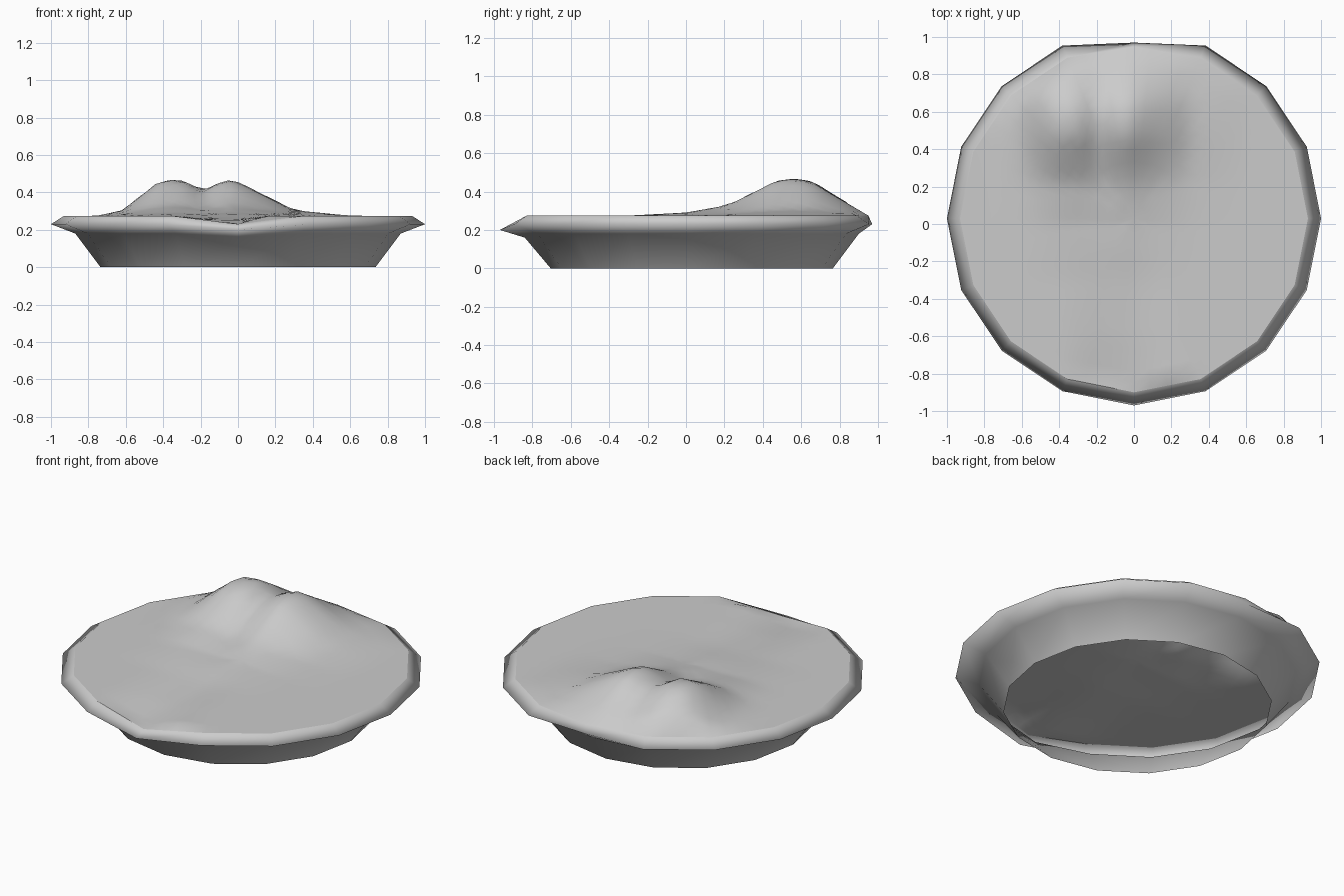
import bpy, bmesh, math

if "Cube" in bpy.data.objects:
    bpy.data.objects.remove(bpy.data.objects["Cube"])

N, SUB, CY = 16, 4, 0.03


def interp(x, pts):
    if x <= pts[0][0]:
        return pts[0][1]
    for (x0, y0), (x1, y1) in zip(pts, pts[1:]):
        if x <= x1:
            return y0 + (y1 - y0) * (x - x0) / (x1 - x0)
    return pts[-1][1]


# side profile (radius, height, drop at the front corner, limit at the back)
PROFILE = [(0.735, 0.0, 0.0, 1.0), (0.87, 0.18, 0.02, 1.0),
           (1.0, 0.23, 0.03, 0.97), (0.93, 0.275, 0.045, 0.95)]


def corner(ring, k):
    r, z, drop, lim = PROFILE[ring]
    a = 2 * math.pi * k / N
    if k % N == 12:
        z -= drop
    return r * math.cos(a), min(CY + r * math.sin(a), lim), z


# two-humped mound at the back and shallow dip at the front
ACROSS = [(-0.75, 0), (-0.62, 0.03), (-0.43, 0.18), (-0.37, 0.195), (-0.29, 0.19),
          (-0.19, 0.135), (-0.1, 0.18), (-0.04, 0.195), (0.02, 0.175),
          (0.3, 0.03), (0.6, 0)]
ALONG = [(-0.3, 0), (0.0, 0.08), (0.22, 0.28), (0.47, 0.93), (0.58, 1), (0.66, 0.92), (0.95, 0)]
DIP_X = [(-0.36, 0), (-0.14, 1), (0.0, 1), (0.17, 0)]
DIP_Y = [(-0.9, 0.045), (-0.6, 0.022), (-0.1, 0)]


def surface(x, y):
    return 0.275 + interp(x, ACROSS) * interp(y, ALONG) - interp(x, DIP_X) * interp(y, DIP_Y)


def make(name, rings, centre=None):
    bm = bmesh.new()
    vs = [[bm.verts.new(p) for p in ring] for ring in rings]
    n = len(rings[0])
    for a, b in zip(vs, vs[1:]):
        for i in range(n):
            j = (i + 1) % n
            bm.faces.new((a[i], a[j], b[j], b[i]))
    if centre:
        c = bm.verts.new(centre)
        for i in range(n):
            bm.faces.new((vs[-1][i], vs[-1][(i + 1) % n], c))
    me = bpy.data.meshes.new(name)
    bm.to_mesh(me)
    bm.free()
    ob = bpy.data.objects.new(name, me)
    bpy.context.collection.objects.link(ob)
    for p in me.polygons:
        p.use_smooth = True
    return ob


# open-bottomed sixteen-sided dish wall and rim
make("dish_wall", [[corner(r, k) for k in range(N)] for r in range(len(PROFILE))])

# top filling, following the rim corners and rising into the mound
edge = []
for k in range(N):
    p, q = corner(3, k), corner(3, k + 1)
    for s in range(SUB):
        t = s / SUB
        edge.append(tuple(u + (v - u) * t for u, v in zip(p, q)))
rings = [edge]
for f in (0.94, 0.88, 0.82, 0.76, 0.7, 0.64, 0.58, 0.52, 0.46, 0.4, 0.33, 0.25, 0.16, 0.08):
    ring = []
    for x, y, z in edge:
        px, py = x * f, CY + (y - CY) * f
        ring.append((px, py, surface(px, py)))
    rings.append(ring)
make("filling", rings, (0, CY, surface(0, CY)))
